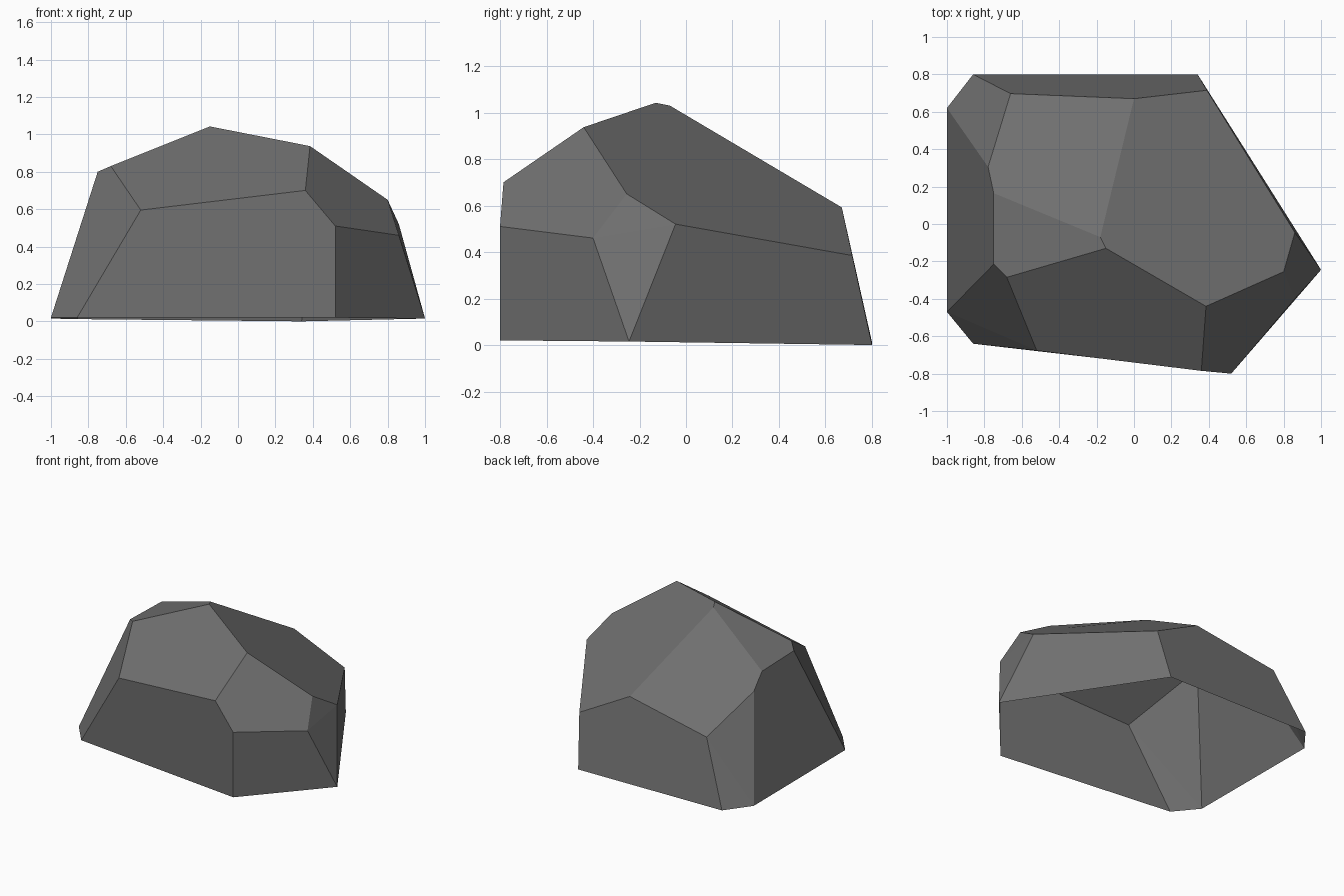
import bpy, bmesh
from math import radians

if "Cube" in bpy.data.objects:
    bpy.data.objects.remove(bpy.data.objects["Cube"])

# Corner points of the faceted boulder, ring by ring
GROUND = [(1.0, -0.245, 0.015), (0.52, -0.80, 0.02), (-0.86, -0.64, 0.02),
          (-1.0, -0.47, 0.02), (-1.0, 0.62, 0.015), (-0.86, 0.80, 0.012),
          (0.34, 0.80, 0.0)]
SHOULDER = [(0.86, -0.40, 0.46), (0.52, -0.80, 0.51), (0.36, -0.785, 0.70),
            (-0.52, -0.677, 0.595), (-0.66, 0.697, 0.472), (0.0, 0.67, 0.592),
            (0.39, 0.715, 0.385), (0.86, -0.045, 0.52), (0.80, -0.255, 0.65)]
CROWN = [(0.385, -0.44, 0.937), (-0.15, -0.13, 1.042), (-0.18, -0.07, 1.03),
         (-0.68, -0.285, 0.83), (-0.75, -0.215, 0.80), (-0.75, 0.165, 0.79),
         (-0.78, 0.305, 0.70)]

# Wrap the points in a shell of flat facets
bm = bmesh.new()
for p in GROUND + SHOULDER + CROWN:
    bm.verts.new(p)
bmesh.ops.convex_hull(bm, input=bm.verts)
bmesh.ops.recalc_face_normals(bm, faces=bm.faces)

# The underside is open
bm.normal_update()
under = [f for f in bm.faces if all(v.co.z < 0.1 for v in f.verts)]
bmesh.ops.delete(bm, geom=under, context='FACES')

# Merge nearly coplanar triangles into whole facets
bmesh.ops.dissolve_limit(bm, angle_limit=radians(3), verts=bm.verts, edges=bm.edges)

mesh = bpy.data.meshes.new("boulder")
bm.to_mesh(mesh)
bm.free()

# Single grey stone colour
stone = bpy.data.materials.new("stone grey")
stone.diffuse_color = (0.16, 0.16, 0.16, 1)
stone.use_nodes = True
stone.node_tree.nodes["Principled BSDF"].inputs["Base Color"].default_value = stone.diffuse_color
mesh.materials.append(stone)
boulder = bpy.data.objects.new("boulder", mesh)
bpy.context.collection.objects.link(boulder)
